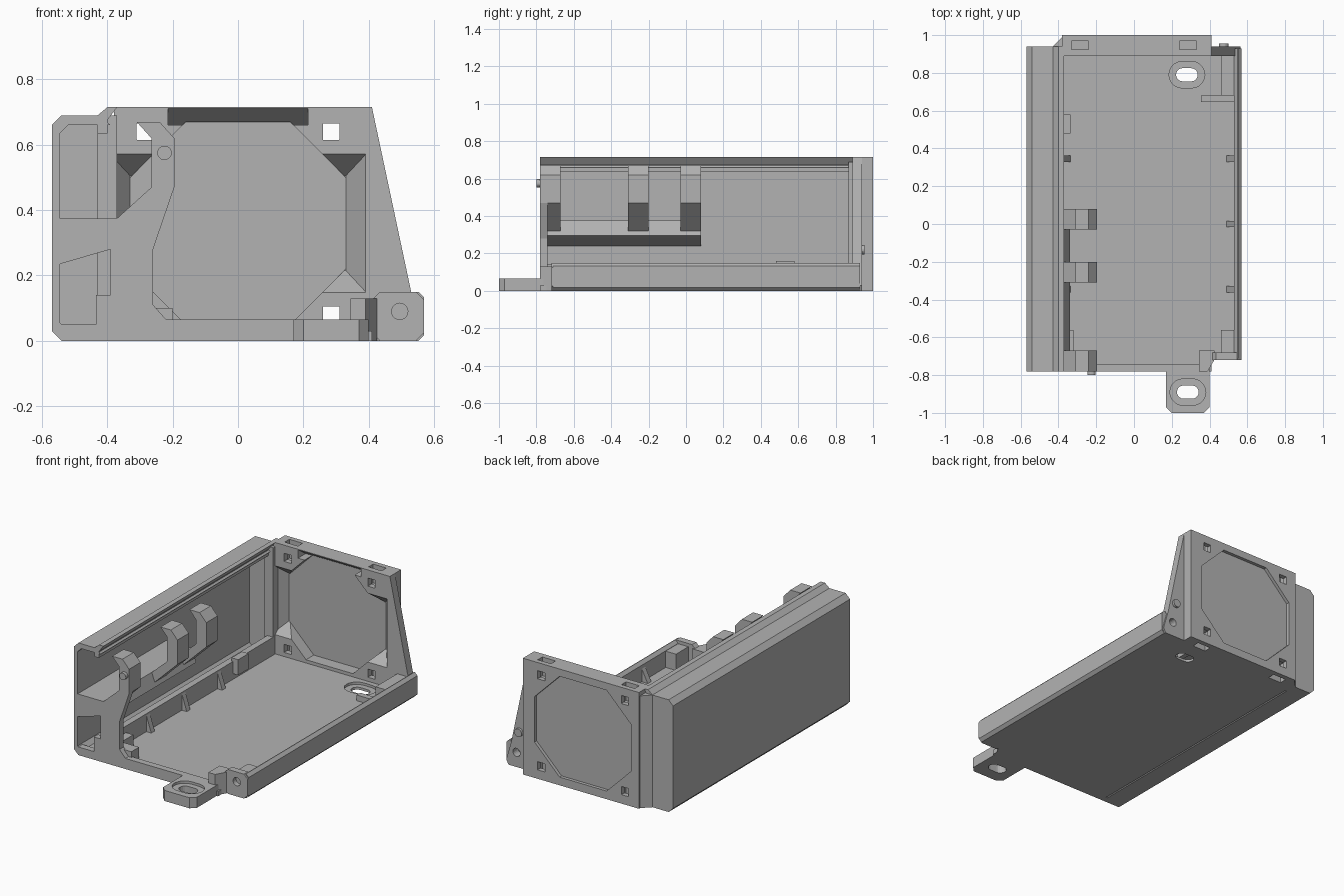
import bpy, bmesh, math

cube = bpy.data.objects.get("Cube")
if cube:
    bpy.data.objects.remove(cube)

# Main reference planes
LEFT, RAIL, RIM, RIGHT = -0.57, -0.4, -0.37, 0.41
FRONT, FACE, CAP, BACK = -0.78, 0.89, 0.94, 1
TOP, SHELL_TOP, SHELF_TOP = 0.715, 0.69, 0.375
SKIN, FLOOR, SILL, LOW = 0.025, 0.03, 0.065, 0.13
SCREW_X, MIDDLE = 0.285, 0.36
FAR = 2  # reach of cutters that pass right through

GREY = (0.45, 0.45, 0.45, 1)
grey = bpy.data.materials.new("plain grey")
grey.use_nodes = True
grey.diffuse_color = GREY
grey.node_tree.nodes["Principled BSDF"].inputs["Base Color"].default_value = GREY


def finish(name, bm):
    bmesh.ops.recalc_face_normals(bm, faces=bm.faces)
    mesh = bpy.data.meshes.new(name)
    bm.to_mesh(mesh)
    bm.free()
    mesh.materials.append(grey)
    obj = bpy.data.objects.new(name, mesh)
    bpy.context.scene.collection.objects.link(obj)
    return obj


def prism(name, outline, axis, low, high):
    """Extrude an outline along an axis; the outline holds the other two axes in order."""
    bm = bmesh.new()
    slot = "xyz".index(axis)

    def ring(depth):
        return [bm.verts.new((*p[:slot], depth, *p[slot:])) for p in outline]
    near, far = ring(low), ring(high)
    bm.faces.new(near)
    bm.faces.new(reversed(far))
    for k in range(len(outline)):
        bm.faces.new((near[k - 1], far[k - 1], far[k], near[k]))
    return finish(name, bm)


def block(name, left, right, front, back, top, bottom=0):
    outline = [(left, front), (right, front), (right, back), (left, back)]
    return prism(name, outline, "z", bottom, top)


def hull(name, points):
    bm = bmesh.new()
    for point in points:
        bm.verts.new(point)
    bmesh.ops.convex_hull(bm, input=bm.verts)
    return finish(name, bm)


def chamfered(a, b, low, high, c):
    """Rectangle outline with all four corners cut off."""
    return [(a + c, low), (b - c, low), (b, low + c), (b, high - c),
            (b - c, high), (a + c, high), (a, high - c), (a, low + c)]


def oval(cx, cy, width, height, steps=10):
    """Stadium outline."""
    outline = []
    for side in (1, -1):
        for k in range(steps + 1):
            angle = math.pi * (k / steps - side / 2)
            outline.append((cx + side * (width - height) / 2 + height / 2 * math.cos(angle),
                            cy + height / 2 * math.sin(angle)))
    return outline


def circle(cx, cy, radius, steps=20):
    turns = [math.tau * k / steps for k in range(steps)]
    return [(cx + radius * math.cos(t), cy + radius * math.sin(t)) for t in turns]


def cut(obj, cutters):
    for cutter in cutters:
        cutter.hide_render = True
        modifier = obj.modifiers.new("cut", "BOOLEAN")
        modifier.operation, modifier.solver, modifier.object = "DIFFERENCE", "EXACT", cutter
    bpy.context.view_layer.update()
    graph = bpy.context.evaluated_depsgraph_get()
    mesh = bpy.data.meshes.new_from_object(obj.evaluated_get(graph))
    obj.modifiers.clear()
    obj.data = mesh
    for cutter in cutters:
        bpy.data.objects.remove(cutter)


def mount_slot(obj, x, y, top):
    """Through slot with a wider oval counterbore."""
    cut(obj, [prism("slot_cutter", oval(x, y, 0.115, 0.07), "z", -FAR, FAR),
              prism("bore_cutter", oval(x, y, 0.19, 0.14), "z", top - 0.015, FAR)])


# Floor in two widths
floor = block("floor", -0.41, RIGHT, FRONT, 0.9, FLOOR)
mount_slot(floor, 0.28, 0.79, FLOOR)
block("floor_side", RAIL + 0.8, 0.55, -0.71, 0.93, FLOOR)

# Side channel: open shell, raised rail, end cap and inner partition
shell = prism("side_channel", chamfered(LEFT, -0.39, 0, SHELL_TOP, FLOOR), "y", FRONT, CAP)
cut(shell, [prism("hollow_cutter",
                  chamfered(LEFT + SKIN, FAR, FLOOR, SHELL_TOP - FLOOR, SKIN), "y", -FAR, FAR)])
prism("top_rail", [(RAIL - FLOOR, SHELL_TOP), (RAIL, TOP), (RIM, TOP), (RAIL, TOP - 0.04),
                   (RAIL, 0.635), (RAIL - FLOOR, 0.635)], "y", FRONT, CAP)
prism("channel_end_cap", chamfered(LEFT + 0.01, RAIL, 0.01, 0.68, FLOOR), "y", FACE, CAP)
prism("channel_corner", [(RAIL - FLOOR, 0.87), (RIM, 0.87), (RIM, BACK), (RAIL - FLOOR, CAP)],
      "z", 0, SHELL_TOP)
block("inner_partition", -0.41, RIM, FRONT, FACE, 0.14)

# Front plate: the hook is one bent line and its copy shifted sideways
hook_inner = [(RIM, SHELF_TOP), (-0.265, 0.47), (-0.265, 0.62), (-0.31, 0.67)]
hook_outer = [(x + 0.07, z) for x, z in hook_inner]
plate = prism("front_plate",
              [(LEFT, SHELF_TOP), (LEFT, FLOOR), (LEFT + FLOOR, 0), (RAIL + 0.8, 0),
               (RAIL + 0.8, SILL), (-0.22, SILL), (-0.26, 0.11), (-0.26, 0.28)]
              + hook_outer[1:] + hook_inner[::-1], "y", FRONT, -0.74)
cut(plate, [prism("window_cutter",
                  [(LEFT + SKIN, 0.05), (-0.435, 0.05), (-0.435, 0.14), (-0.39, 0.14),
                   (-0.39, 0.28), (LEFT + SKIN, 0.235)], "y", -FAR, FAR)])
prism("hook_peg", circle(-0.225, 0.575, 0.022), "y", -0.8, FRONT + SKIN)

# Shelf on the outer wall and the hooks rising from it
underside = [(LEFT + 0.01, 0.235), (-0.39, 0.28)]
prism("shelf", underside + [(-0.34, 0.295), (RIM, SHELF_TOP), (LEFT + 0.01, SHELF_TOP)],
      "y", -0.75, 0.08)
for front, back in ((-0.75, -0.67), (-0.31, -0.2), (-0.03, 0.08)):
    prism("shelf_hook", underside[1:] + hook_outer[1:] + hook_inner[::-1], "y", front, back)

# Back wall: octagonal opening, flares, screw holes and nut slots
wall = block("back_wall", -0.38, RIGHT, FACE, BACK, TOP)
octagon = chamfered(-0.33, 0.33, 0.05, 0.67, 0.17)
cutters = [prism("opening_cutter", octagon, "y", 0, FAR),
           prism("top_flare", [(FACE - 0.02, 0.66), (FACE - 0.02, 0.725), (0.965, 0.66)],
                 "x", -0.215, 0.215)]
for side in (-1, 1):
    cutters.append(hull("side_flare", [
        (side * x, y, MIDDLE + up * half)
        for y, reach, half in ((FACE - 0.01, 0.4, 0.22), (0.97, 0.33, 0.145))
        for x in (0.2, reach) for up in (-1, 1)]))
    x = side * SCREW_X
    for up in (-1, 1):
        z = MIDDLE + up * 0.28
        cutters.append(prism("screw_cutter", chamfered(x - SKIN, x + SKIN, z - SKIN, z + SKIN,
                                                       0.001), "y", 0, FAR))
        cutters.append(block("nut_cutter", x - 0.045, x + 0.045, 0.925, 0.97,
                             MIDDLE + up * FAR, MIDDLE + up * 0.24))
cut(wall, cutters)
prism("opening_panel", octagon, "y", 0.965, 0.98)

# Slanted gusset beside the back wall
gusset = prism("side_gusset", [(0.39, 0), (0.55, 0), (0.565, FLOOR), (0.53, 0.15),
                               (RIGHT, TOP), (0.39, TOP)], "y", FACE, CAP)
cut(gusset, [prism("gusset_hole", circle(0.495, 0.09, SKIN), "y", 0, FAR)])
prism("gusset_peg", circle(0.475, 0.22, SKIN), "y", CAP - SKIN, CAP + 0.015)

# Low wall on the open side
prism("low_side_wall", chamfered(0.53, -LEFT, 0, 0.15, 0.018), "y", -0.71, 0.93)

# Front corner ear, post and board brackets
ear = prism("corner_ear", chamfered(RIGHT, -LEFT, 0, 0.15, SKIN), "y", -0.72, -0.68)
cut(ear, [prism("ear_hole", circle(0.495, 0.09, SKIN), "y", -FAR, 0)])
prism("corner_post", [(0.345, FRONT), (0.39, FRONT), (0.425, -0.72), (0.425, -0.67),
                      (0.345, -0.67)], "z", 0, LOW)
block("front_right_bracket", 0.46, 0.54, -0.69, -0.56, LOW)
block("back_right_bracket", 0.46, 0.54, 0.68, FACE, LOW)
block("board_stop", 0.355, 0.54, 0.645, 0.68, SILL)
block("front_left_bracket", RIM - 0.01, -0.32, -0.75, -0.56, 0.1)
block("front_left_foot", RIM, -0.2, -0.75, -0.675, 0.1)
block("partition_clip", RIM - 0.01, -0.335, 0.48, 0.58, 0.16, SILL)

# Triangular ribs on both low walls
for y in (-0.345, 0, 0.345):
    for x, reach in ((0.54, -0.06), (RIM, 0.04)):
        prism("rib", [(x, 0.01), (x + reach, 0.01), (x, LOW)], "y", y - 0.017, y + 0.017)

# Front mounting tab
tab = prism("mounting_tab", [(0.17, FRONT + FLOOR), (0.17, FLOOR - BACK), (0.2, -BACK),
                             (0.37, -BACK), (0.4, FLOOR - BACK), (0.4, FRONT + FLOOR)],
            "z", 0, SILL)
mount_slot(tab, SCREW_X, -0.89, SILL)
